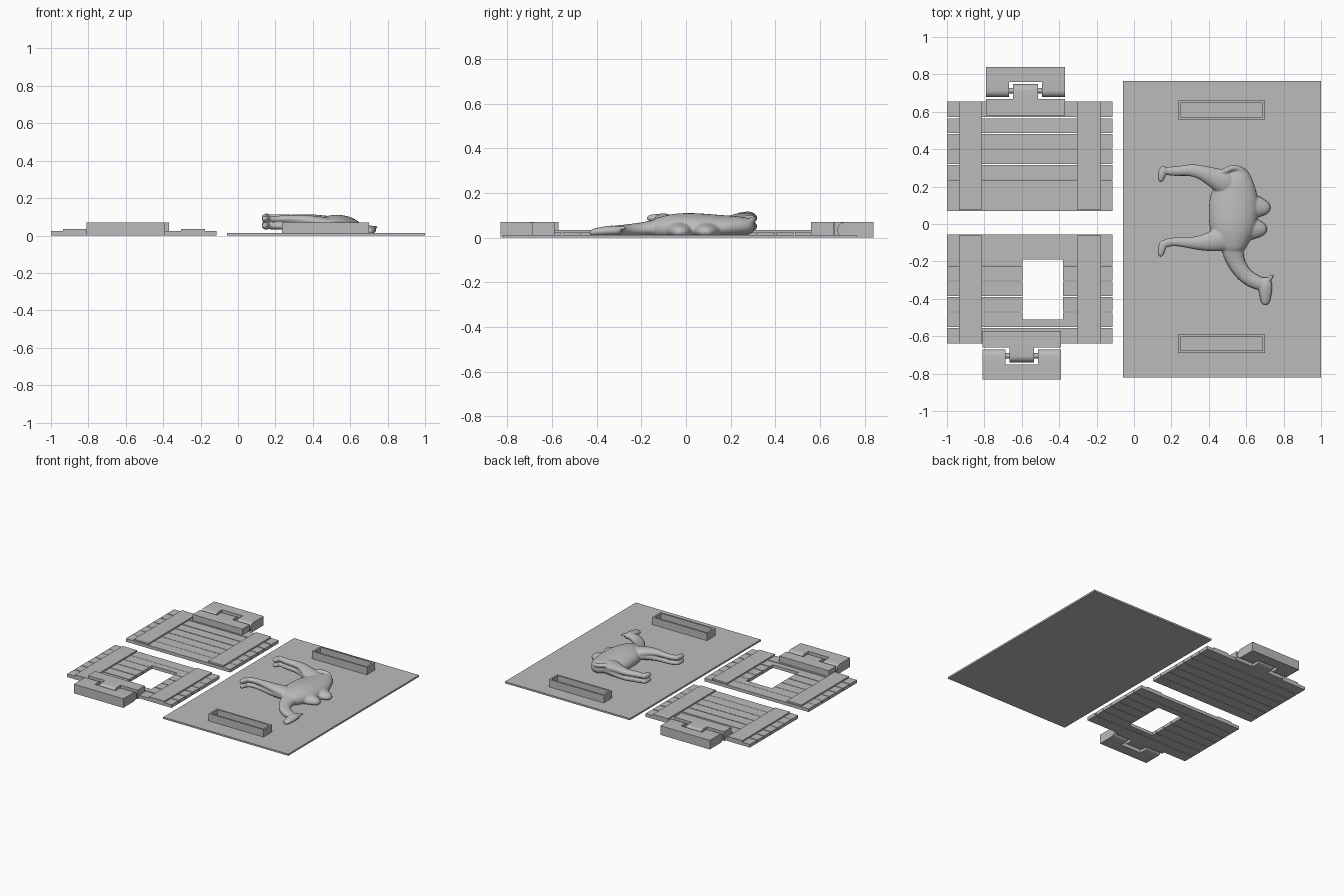
import bpy, bmesh, math
from mathutils import Vector

if "Cube" in bpy.data.objects:
    bpy.data.objects.remove(bpy.data.objects["Cube"], do_unlink=True)

GREY = (0.5, 0.5, 0.5, 1)
mat = bpy.data.materials.new("plain_grey")
mat.use_nodes = True
mat.diffuse_color = GREY
mat.node_tree.nodes["Principled BSDF"].inputs["Base Color"].default_value = GREY


def finish(name, bm):
    bmesh.ops.recalc_face_normals(bm, faces=bm.faces)
    mesh = bpy.data.meshes.new(name)
    bm.to_mesh(mesh)
    bm.free()
    mesh.materials.append(mat)
    ob = bpy.data.objects.new(name, mesh)
    bpy.context.collection.objects.link(ob)
    return ob


def prism(bm, pts, vec):
    """Extrude a closed outline along vec."""
    face = bm.faces.new([bm.verts.new(p) for p in pts])
    new = bmesh.ops.extrude_face_region(bm, geom=[face])["geom"]
    bmesh.ops.translate(bm, vec=vec, verts=[v for v in new if isinstance(v, bmesh.types.BMVert)])


def box(bm, x0, x1, y0, y1, z0, z1):
    prism(bm, [(x0, y0, z0), (x1, y0, z0), (x1, y1, z0), (x0, y1, z0)], (0, 0, z1 - z0))


# Base plate with two open slots
bm = bmesh.new()
box(bm, -0.06, 1, -0.82, 0.765, 0, 0.013)
finish("base_plate", bm)


def socket(name, y0, y1):
    bm = bmesh.new()
    x0, x1, w = 0.235, 0.70, 0.013
    for a, b in ((y0, y0 + w), (y1 - w, y1)):
        box(bm, x0, x1, a, b, 0.013, 0.07)
    for a, b in ((x0, x0 + w), (x1 - w, x1)):
        box(bm, a, b, y0 + w, y1 - w, 0.013, 0.07)
    finish(name, bm)


socket("back_socket", 0.56, 0.66)
socket("front_socket", -0.69, -0.59)


# Plank panels with two battens, and an optional window
def panel(name, side, near, far, window=None):
    bm = bmesh.new()
    pitch = (far - near) / 7
    for i in range(7):
        gap = 0.002 + 0.001 * i
        a = side * (near + i * pitch)
        b = side * (near + (i + 1) * pitch - (gap if i < 6 else 0))
        y0, y1 = min(a, b), max(a, b)
        if not window or y1 <= window[2] or y0 >= window[3]:
            box(bm, -1, -0.115, y0, y1, 0, 0.024)
            continue
        wx0, wx1, wy0, wy1 = window
        lo, hi = max(y0, wy0), min(y1, wy1)
        box(bm, -1, wx0, y0, y1, 0, 0.024)
        box(bm, wx1, -0.115, y0, y1, 0, 0.024)
        if y0 < lo:
            box(bm, wx0, wx1, y0, lo, 0, 0.024)
        if y1 > hi:
            box(bm, wx0, wx1, hi, y1, 0, 0.024)
    finish(name + "_planks", bm)
    bm = bmesh.new()
    for x0, x1 in ((-0.935, -0.812), (-0.305, -0.177)):
        y = sorted((side * (near + 0.005), side * far))
        box(bm, x0, x1, y[0], y[1], 0.02, 0.035)
    finish(name + "_battens", bm)


panel("back_panel", 1, 0.07, 0.655)
panel("front_panel", -1, 0.057, 0.64, (-0.595, -0.38, -0.51, -0.19))


# Hinges: a fixed leaf with a tongue, and a moving leaf with two rounded ears
def hinge(name, side, xc, y_in):
    r, half, axis = 0.035, 0.21, y_in + 0.133

    def profile(end, turn):
        arc = [(axis + turn * r * math.cos(t), r + r * math.sin(t))
               for t in (math.pi * (k / 12 - 0.5) for k in range(13))]
        return [(end, 0)] + arc + [(end, 2 * r)]

    def slab(bm, x0, x1, prof):
        prism(bm, [(x0, side * y, z) for y, z in prof], (x1 - x0, 0, 0))

    def block(bm, x0, x1, y0, y1):
        slab(bm, x0, x1, [(y0, 0), (y1, 0), (y1, 2 * r), (y0, 2 * r)])

    bm = bmesh.new()
    block(bm, xc - half, xc + half, y_in, y_in + 0.088)
    slab(bm, xc - 0.066, xc + 0.066, profile(y_in + 0.08, 1))
    leaf = finish(name + "_fixed_leaf", bm)
    bm = bmesh.new()
    for x0, x1 in ((xc - half, xc - 0.088), (xc + 0.088, xc + half)):
        slab(bm, x0, x1, profile(y_in + 0.18, -1))
    block(bm, xc - half, xc + half, y_in + 0.18, y_in + 0.26)
    ears = finish(name + "_moving_leaf", bm)
    bm = bmesh.new()
    pin = [(axis + 0.014 * math.cos(k * math.tau / 16), r + 0.014 * math.sin(k * math.tau / 16))
           for k in range(16)]
    slab(bm, xc - 0.1, xc + 0.1, pin)
    shade([leaf, ears, finish(name + "_pin", bm)])


def shade(obs):
    bpy.ops.object.select_all(action="DESELECT")
    for ob in obs:
        ob.select_set(True)
    bpy.context.view_layer.objects.active = obs[0]
    bpy.ops.object.shade_smooth_by_angle(angle=math.radians(30))


hinge("back_hinge", 1, -0.58, 0.58)
hinge("front_hinge", -1, -0.60, 0.572)


# Camel relief: tapered limbs lofted along paths, then fused into one skin
def limb(bm, path):
    """path: rows of x, y, z, half width, half height."""
    pts = [Vector(p[:3]) for p in path]
    rings, n = [], 12
    for i, p in enumerate(path):
        t = pts[min(i + 1, len(pts) - 1)] - pts[max(i - 1, 0)]
        across = Vector((-t.y, t.x, 0)).normalized()
        ring = []
        for k in range(n):
            a = k * math.tau / n
            v = pts[i] + across * (p[3] * 1.06 * math.cos(a))
            v.z = max(v.z + p[4] * 1.06 * math.sin(a), 0.004)
            ring.append(bm.verts.new(v))
        rings.append(ring)
    for a, b in zip(rings, rings[1:]):
        for k in range(n):
            bm.faces.new((a[k], a[(k + 1) % n], b[(k + 1) % n], b[k]))
    bm.faces.new(rings[0])
    bm.faces.new(rings[-1])


bm = bmesh.new()
# trunk
limb(bm, [(.57, .31, .05, .03, .03), (.56, .25, .05, .08, .045), (.535, .16, .04, .13, .06),
          (.53, .05, .04, .13, .07), (.525, -.04, .04, .12, .07), (.53, -.11, .04, .08, .055),
          (.53, -.16, .04, .05, .04)])
# humps
limb(bm, [(.58, .10, .03, .08, .05), (.66, .09, .03, .06, .035), (.735, .085, .025, .025, .02)])
limb(bm, [(.57, -.02, .03, .08, .05), (.65, -.025, .03, .055, .035), (.715, -.03, .025, .025, .02)])
# neck and head
limb(bm, [(.52, -.07, .045, .07, .05), (.53, -.16, .04, .055, .035), (.55, -.22, .035, .045, .03),
          (.60, -.285, .03, .04, .027), (.66, -.315, .03, .038, .025), (.71, -.33, .03, .03, .02)])
limb(bm, [(.715, -.285, .03, .022, .015), (.70, -.32, .032, .04, .024), (.703, -.36, .03, .035, .022),
          (.703, -.40, .026, .028, .018), (.70, -.435, .022, .02, .014)])
limb(bm, [(.71, -.31, .04, .014, .012), (.73, -.285, .043, .012, .01), (.745, -.27, .043, .006, .006)])
# stacked pairs of legs with hooves
for z, h in ((0.088, 1), (0.05, 0.9)):
    limb(bm, [(.53, -.06, .05, .08, .04), (.42, -.095, z * .5 + .025, .055, .035),
              (.33, -.105, z, .033, .024), (.25, -.095, z, .024, .018), (.19, -.095, z, .022, .017),
              (.155, -.11, z, .024, .019)])
    limb(bm, [(.165, -.085, z, .018, .015), (.15, -.12, z, .024, .02), (.14, -.18, z, .014, .014)])
    limb(bm, [(.55, .20, .05, .08, .045), (.45, .235, z * .5 + .025, .06, .04),
              (.37, .275, z, .038, .026), (.30, .292, z, .032, .022), (.23, .28, z + .004, .024, .02),
              (.16, .285, z + .008, .025, .02)])
    limb(bm, [(.165, .31, z + .01, .02, .016), (.15, .275, z + .01, .025, .021),
              (.14, .22, z + .01, .014, .014)])
# tail
limb(bm, [(.60, .25, .06, .015, .015), (.575, .295, .075, .016, .015), (.53, .305, .085, .016, .014),
          (.49, .285, .09, .018, .014), (.45, .27, .09, .01, .01)])
camel = finish("camel_relief", bm)
sub = camel.modifiers.new("round", "SUBSURF")
sub.levels = sub.render_levels = 2
fuse = camel.modifiers.new("fuse", "REMESH")
fuse.mode = "VOXEL"
fuse.voxel_size = 0.005
fuse.use_smooth_shade = True
soft = camel.modifiers.new("soften", "SMOOTH")
soft.factor, soft.iterations = 0.5, 5
